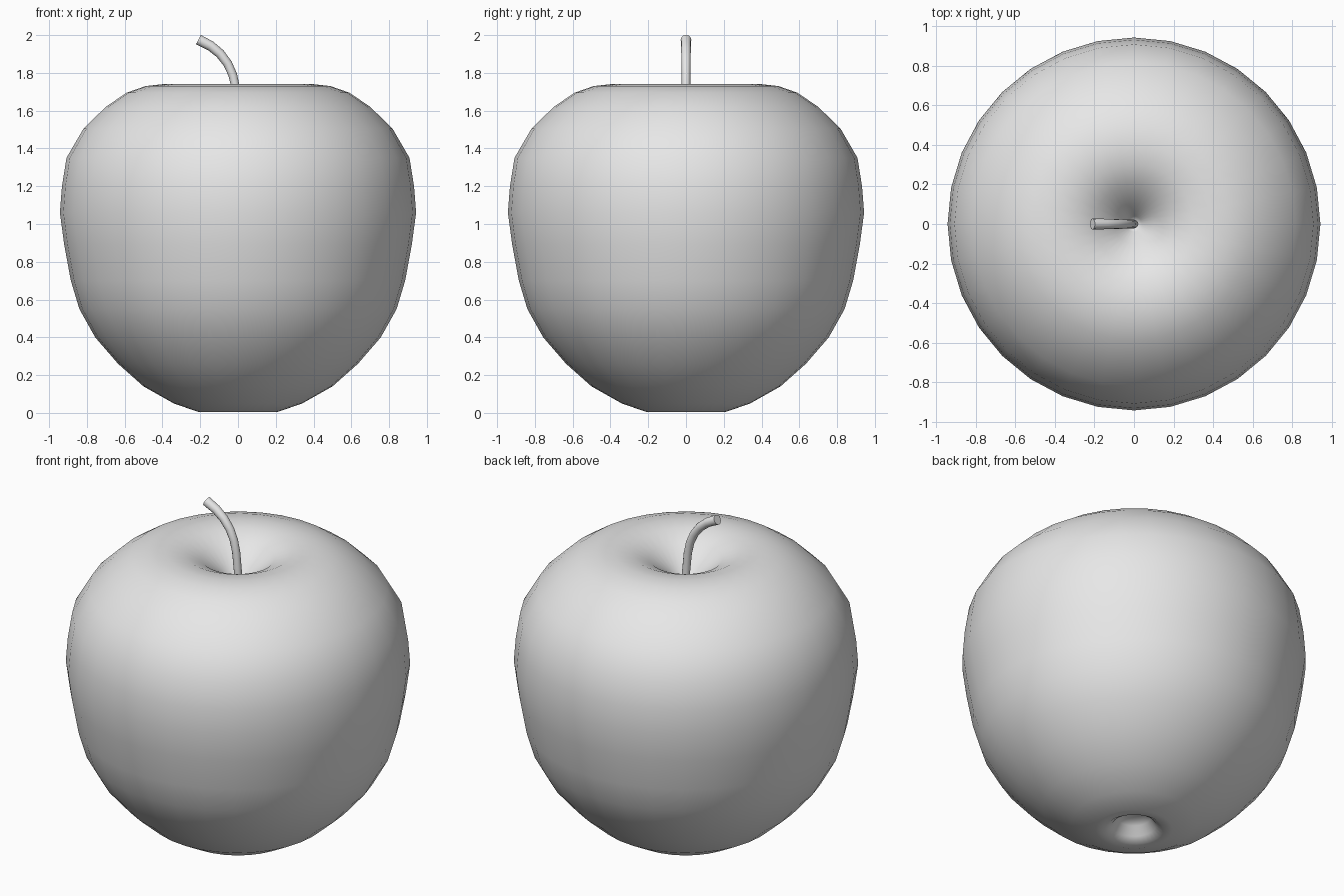
import bpy
import bmesh
from math import cos, sin, tau, radians
from mathutils import Vector

cube = bpy.data.objects.get("Cube")
if cube:
    bpy.data.objects.remove(cube, do_unlink=True)

grey = bpy.data.materials.new("plain grey")
grey.use_nodes = True
colour = (0.8, 0.8, 0.8, 1)
grey.diffuse_color = colour
grey.node_tree.nodes["Principled BSDF"].inputs["Base Color"].default_value = colour


def ring(centre, u, v, radius, sides):
    """Circle of points in the plane of u and v."""
    return [centre + radius * (cos(tau * i / sides) * u + sin(tau * i / sides) * v)
            for i in range(sides)]


def skin(name, rings, start, end, sharp_angle):
    """Bridge rings of points and close both ends with a fan."""
    bm = bmesh.new()
    loops = [[bm.verts.new(p) for p in r] for r in rings]
    n = len(loops[0])
    for a, b in zip(loops, loops[1:]):
        for i in range(n):
            j = (i + 1) % n
            bm.faces.new((a[i], a[j], b[j], b[i]))
    for loop, tip in ((loops[0], start), (loops[-1], end)):
        pole = bm.verts.new(tip)
        for i in range(n):
            bm.faces.new((loop[i], loop[(i + 1) % n], pole))
    bmesh.ops.recalc_face_normals(bm, faces=bm.faces)
    mesh = bpy.data.meshes.new(name)
    bm.to_mesh(mesh)
    bm.free()
    mesh.materials.append(grey)
    obj = bpy.data.objects.new(name, mesh)
    bpy.context.collection.objects.link(obj)
    bpy.ops.object.select_all(action="DESELECT")
    obj.select_set(True)
    bpy.context.view_layer.objects.active = obj
    bpy.ops.object.shade_smooth_by_angle(angle=radians(sharp_angle))
    return obj


X, Y, Z = Vector((1, 0, 0)), Vector((0, 1, 0)), Vector((0, 0, 1))

# Fruit body: radius and height, from the bottom pit to the stem hollow
profile = [
    (0.05, 0.1), (0.09, 0.08), (0.12, 0.03), (0.16, 0.005), (0.21, 0.005),
    (0.34, 0.05), (0.5, 0.14), (0.635, 0.26), (0.756, 0.4), (0.84, 0.55),
    (0.885, 0.7), (0.92, 0.89), (0.943, 1.06), (0.932, 1.2), (0.908, 1.35),
    (0.818, 1.505), (0.7, 1.62), (0.59, 1.695), (0.49, 1.73), (0.4, 1.74),
    (0.3, 1.73), (0.2, 1.685), (0.1, 1.6), (0.04, 1.52),
]
skin("fruit_body", [ring(Z * z, X, Y, r, 32) for r, z in profile],
     Z * 0.1, Z * 1.47, 80)

# Stem: a tube along a bent path, slightly wider at the cut end
path = [Vector((x, 0, z)) for x, z in (
    (0, 1.45), (0, 1.6), (-0.012, 1.72), (-0.028, 1.79), (-0.055, 1.85),
    (-0.095, 1.902), (-0.145, 1.943), (-0.21, 1.976))]
rings = []
for i, p in enumerate(path):
    tangent = (path[min(i + 1, len(path) - 1)] - path[max(i - 1, 0)]).normalized()
    radius = 0.022 + 0.006 * (i / (len(path) - 1)) ** 2
    rings.append(ring(p, Y.cross(tangent), Y, radius, 12))
skin("stem", rings, path[0], path[-1], 40)
